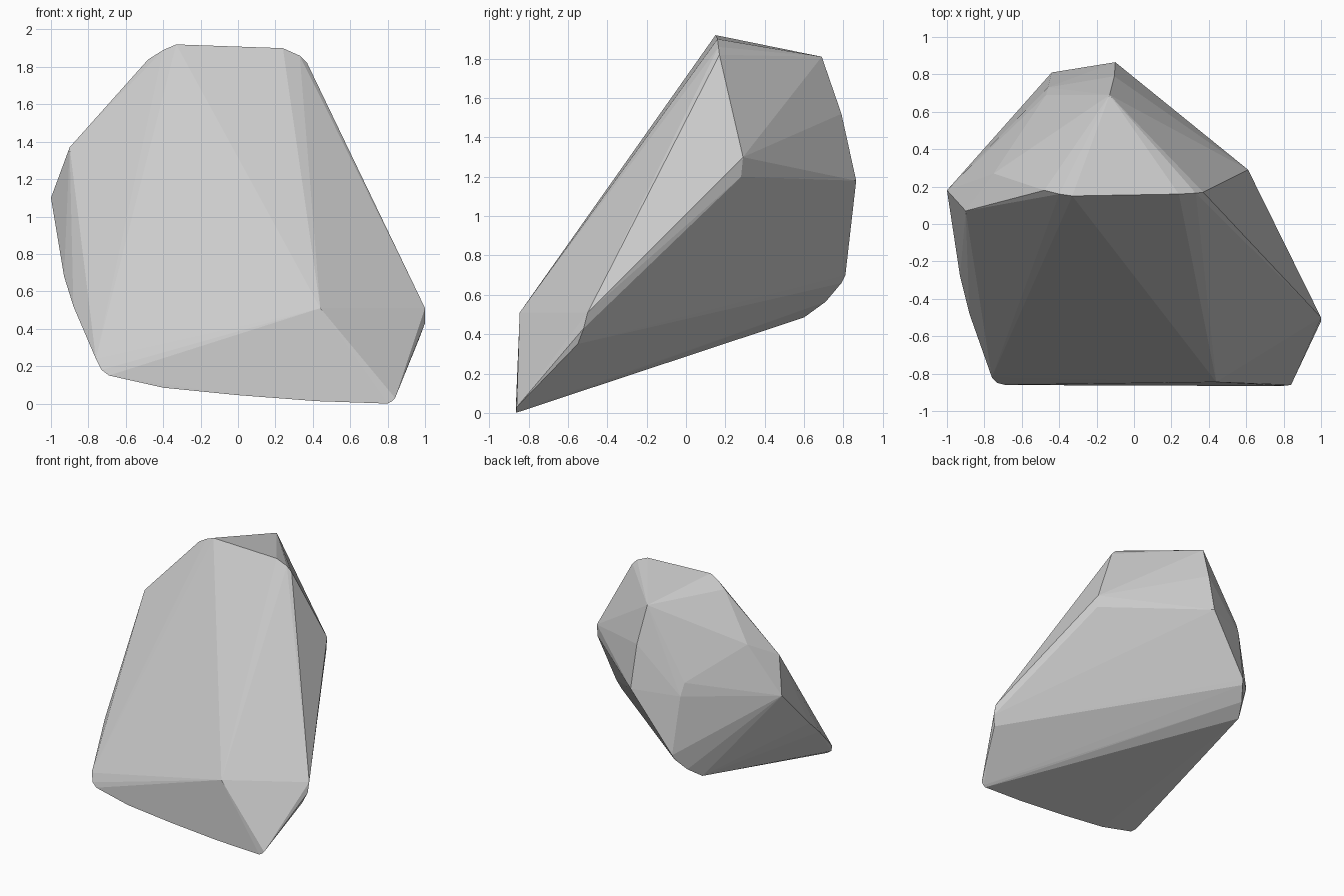
import bpy, bmesh

# Key corners of the rock; the convex hull forms its flat facets
top = [(-.48, .18, 1.84), (-.40, .16, 1.89), (-.33, .15, 1.92), (.24, .16, 1.90),
       (.33, .165, 1.86), (.37, .17, 1.82), (-.13, .69, 1.81)]
back = [(-.105, .79, 1.52), (-.10, .865, 1.18), (-.75, .27, 1.49), (-.72, .33, 1.29),
        (-.47, .69, 1.26), (-.46, .73, 1.16), (-.44, .81, .70), (-.45, .79, .66),
        (-.51, .71, .565), (-.57, .60, .485)]
right = [(.61, .29, 1.30), (.61, .28, 1.20), (1, -.50, .51), (1, -.52, .43),
         (.97, -.55, .35)]
left = [(-.90, .07, 1.37), (-1, .18, 1.10), (-.93, -.28, .68), (-.88, -.48, .52),
        (-.76, -.82, .24), (-.73, -.85, .18)]
front = [(.44, -.845, .51), (.84, -.86, .03), (.82, -.863, .01), (.80, -.865, 0),
         (.42, -.865, .013), (0, -.864, .045), (-.40, -.862, .085), (-.69, -.86, .15)]

bm = bmesh.new()
for p in top + back + right + left + front:
    bm.verts.new(p)
hull = bmesh.ops.convex_hull(bm, input=bm.verts[:])
bmesh.ops.delete(bm, geom=[v for v in bm.verts if not v.link_faces], context='VERTS')
bmesh.ops.recalc_face_normals(bm, faces=bm.faces[:])

mesh = bpy.data.meshes.new("rock")
bm.to_mesh(mesh)
bm.free()
rock = bpy.data.objects.new("rock", mesh)
bpy.context.collection.objects.link(rock)
